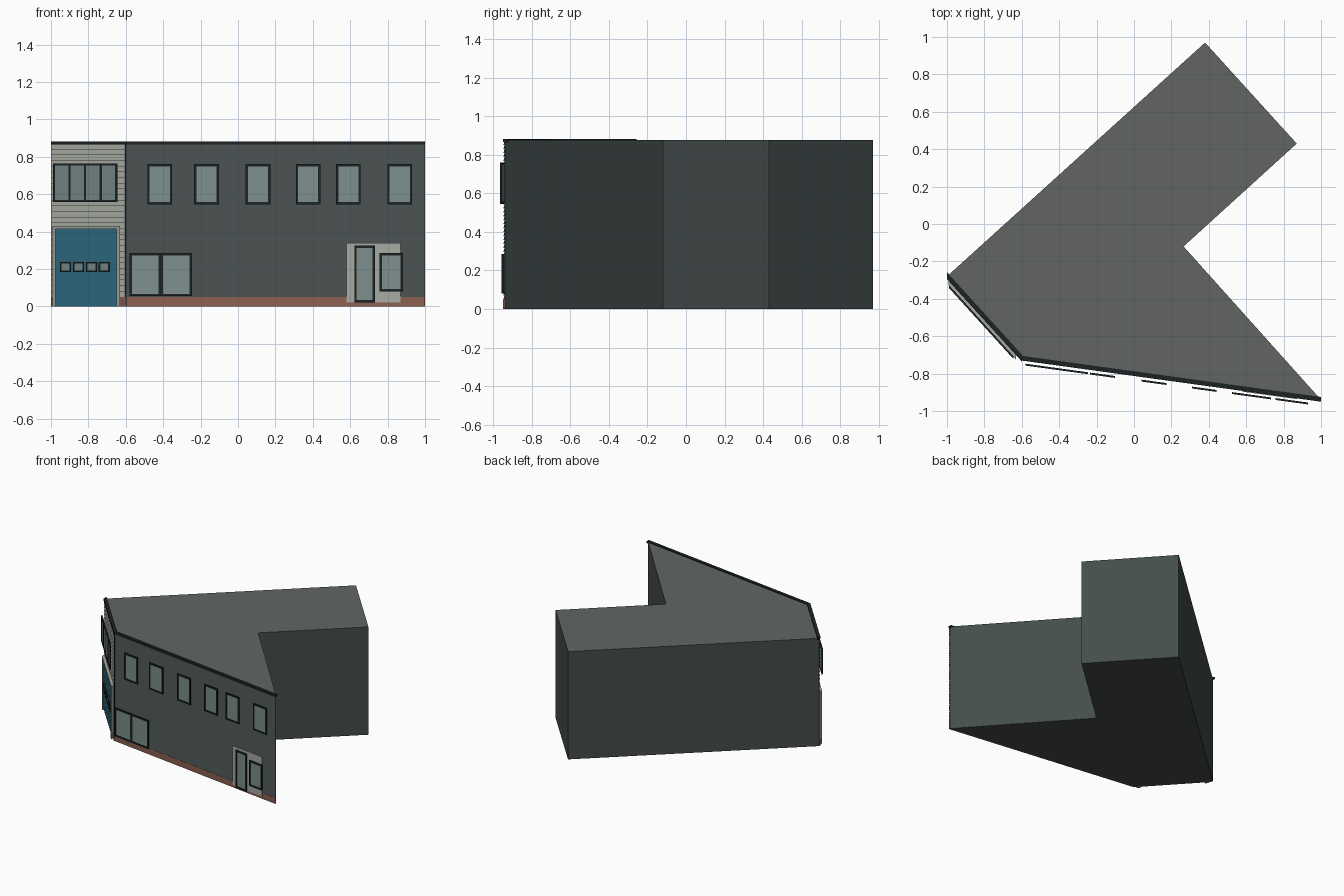
import bpy, bmesh, math

if "Cube" in bpy.data.objects:
    bpy.data.objects.remove(bpy.data.objects["Cube"])

H = 0.875
A, B, C = (-1.0, -0.28), (-0.6, -0.72), (1.0, -0.94)
FOOTPRINT = [A, B, C, (0.265, -0.12), (0.87, 0.43), (0.38, 0.97)]
SHORT, LONG = (A, B), (B, C)


def material(name, rgb):
    m = bpy.data.materials.new(name)
    m.diffuse_color = [(c / 255) ** 2.2 for c in rgb] + [1]
    m.use_nodes = True
    m.node_tree.nodes["Principled BSDF"].inputs["Base Color"].default_value = m.diffuse_color
    return m


WALL = material("dark_siding", (70, 77, 77))
ROOF = material("roof_grey", (98, 101, 101))
PALE = material("pale_siding", (165, 168, 160))
TRIM = material("black_trim", (34, 40, 40))
GLASS = material("glass", (124, 142, 140))
BLUE = material("door_blue", (52, 112, 136))
BRICK = material("brick", (138, 96, 82))


def finish(bm, name, *mats):
    bmesh.ops.recalc_face_normals(bm, faces=bm.faces)
    me = bpy.data.meshes.new(name)
    bm.to_mesh(me)
    bm.free()
    ob = bpy.data.objects.new(name, me)
    bpy.context.collection.objects.link(ob)
    for m in mats:
        me.materials.append(m)
    return ob


def on_wall(wall, x, off, z):
    """Point in front of a facade: x as seen from the front, off along the normal."""
    (x0, y0), (x1, y1) = wall
    ny = (x1 - x0) / math.hypot(x1 - x0, y1 - y0)
    return (x, y0 + (y1 - y0) * (x - x0) / (x1 - x0) - off / ny, z)


def prism(bm, wall, xa, xb, profile):
    """Sweep an (offset, z) profile along a facade."""
    ends = [[bm.verts.new(on_wall(wall, x, o, z)) for o, z in profile] for x in (xa, xb)]
    for ring in ends:
        bm.faces.new(ring)
    n = len(profile)
    for i in range(n):
        j = (i + 1) % n
        bm.faces.new((ends[0][i], ends[0][j], ends[1][j], ends[1][i]))


def panels(name, wall, rects, o0, o1, mat):
    bm = bmesh.new()
    for xa, xb, za, zb in rects:
        prism(bm, wall, xa, xb, [(o0, za), (o1, za), (o1, zb), (o0, zb)])
    return finish(bm, name, mat)


def siding(name, wall, xa, xb, z0, z1, count, mat, lip=0.007):
    step = (z1 - z0) / count
    prof = [(-0.002, z0)]
    for i in range(count):
        prof += [(lip, z0 + i * step), (0.001, z0 + (i + 1) * step)]
    prof.append((-0.002, z1))
    bm = bmesh.new()
    prism(bm, wall, xa, xb, prof)
    return finish(bm, name, mat)


def window(name, wall, xa, xb, za, zb, panes=1, o=0.024, w=0.012):
    """Black frame with mullions around recessed glass."""
    bars = [(xa, xb, za, za + w), (xa, xb, zb - w, zb)]
    for i in range(panes + 1):
        x = xa + (xb - xa - w) * i / panes
        bars.append((x, x + w, za + w, zb - w))
    panels(name + "_frame", wall, bars, o, o + 0.01, TRIM)
    panels(name + "_glass", wall, [(xa + w, xb - w, za + w, zb - w)], o + 0.002, o + 0.006, GLASS)


# main building mass with its own roof colour
bm = bmesh.new()
base = bm.faces.new([bm.verts.new((x, y, 0)) for x, y in FOOTPRINT])
top = bmesh.ops.extrude_face_region(bm, geom=[base])["geom"]
bmesh.ops.translate(bm, vec=(0, 0, H), verts=[v for v in top if isinstance(v, bmesh.types.BMVert)])
bm.normal_update()
for f in bm.faces:
    if f.calc_center_median().z > H - 0.01:
        f.material_index = 1
finish(bm, "building_body", WALL, ROOF)

# clapboard siding, brick plinth, parapet cap and corner trim
siding("long_siding", LONG, -0.6, 1.0, 0.05, 0.87, 40, WALL)
siding("short_siding", SHORT, -1.0, -0.6, 0.05, 0.87, 27, PALE)
for label, wall, xa, xb in (("short", SHORT, -1.0, -0.6), ("long", LONG, -0.6, 1.0)):
    panels(label + "_brick_plinth", wall, [(xa, xb, 0, 0.05)], -0.002, 0.009, BRICK)
    panels(label + "_parapet_cap", wall, [(xa, xb, 0.866, 0.882)], -0.015, 0.01, TRIM)
panels("corner_trim", LONG, [(-0.603, -0.596, 0, 0.87)], -0.002, 0.009, TRIM)

# upper row of windows on the long facade
for i, x in enumerate((-0.418, -0.168, 0.107, 0.375, 0.59, 0.865)):
    window(f"upper_window_{i + 1}", LONG, x - 0.066, x + 0.066, 0.545, 0.76)

# ground-floor windows
for i, x in enumerate((-0.58, -0.413)):
    window(f"lower_window_{i + 1}", LONG, x, x + 0.167, 0.055, 0.285)

# entrance: pale surround, glazed door and side window
panels("entrance_surround", LONG, [(0.58, 0.87, 0.02, 0.34)], 0.005, 0.014, PALE)
window("entrance_door", LONG, 0.622, 0.732, 0.022, 0.325)
window("entrance_side_window", LONG, 0.757, 0.882, 0.08, 0.285)

# four-pane window over the garage
window("garage_upper_window", SHORT, -0.99, -0.645, 0.558, 0.765, panes=4, o=0.024)

# garage door: pale frame, ribbed blue leaf and a strip of small windows
panels("garage_frame", SHORT, [(-0.992, -0.976, 0, 0.415), (-0.65, -0.632, 0, 0.415),
                               (-0.992, -0.632, 0.415, 0.43)], 0.0, 0.026, PALE)
panels("garage_door", SHORT, [(-0.976, -0.65, 0, 0.415)], 0.0, 0.012, BLUE)
panels("garage_door_ribs", SHORT, [(-0.976, -0.65, 0.003 + i * 0.0295, 0.03 + i * 0.0295)
                                   for i in range(14)], 0.01, 0.015, BLUE)
for i in range(4):
    x = -0.952 + i * 0.069
    window(f"garage_light_{i + 1}", SHORT, x, x + 0.06, 0.183, 0.237, o=0.016, w=0.009)
